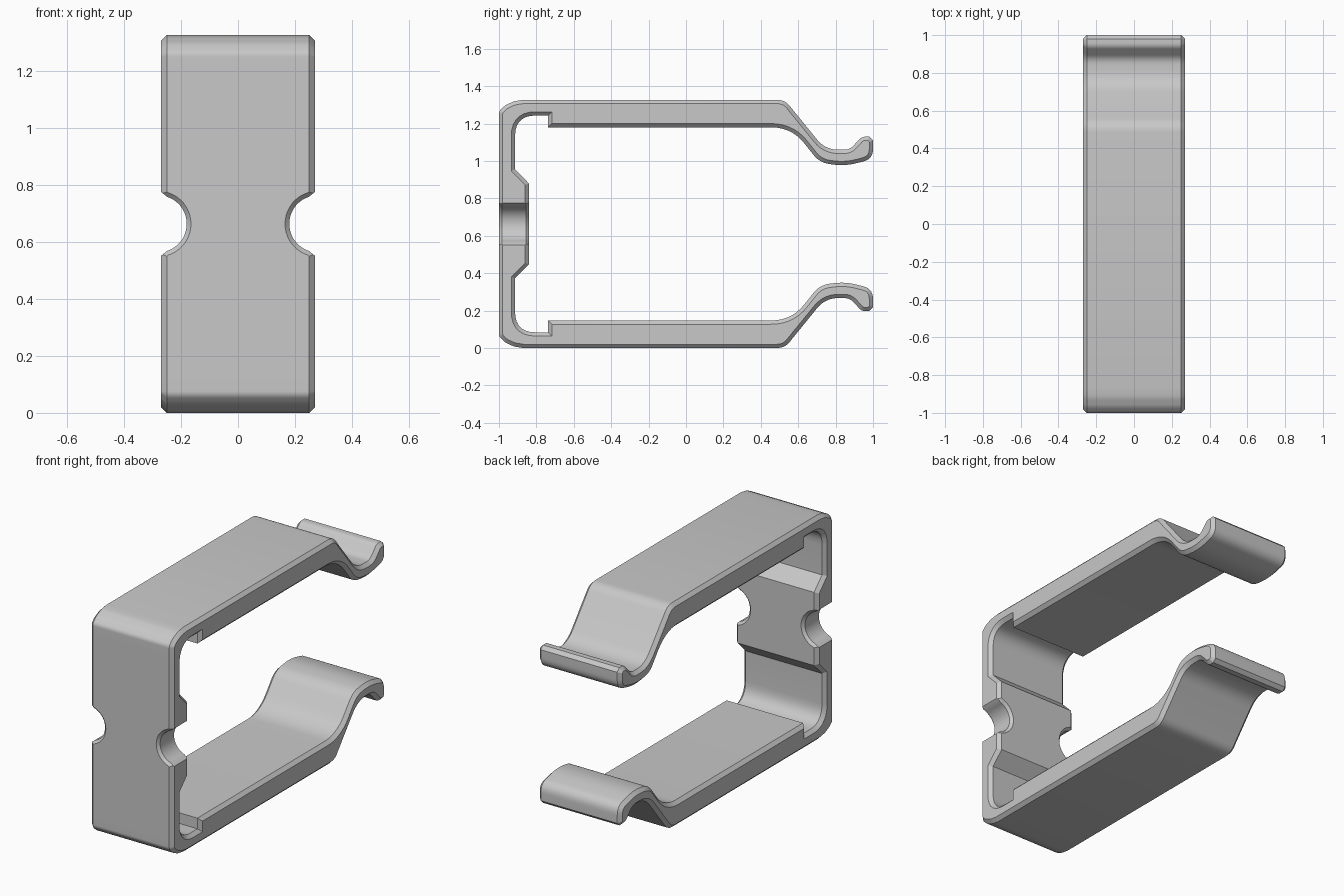
import bpy, bmesh
from math import sin, cos, radians
from mathutils import Vector

cube = bpy.data.objects.get("Cube")
if cube:
    bpy.data.objects.remove(cube)

HALF, CH, MID = 0.27, 0.02, 0.6635   # half width, chamfer, mirror height

grey = bpy.data.materials.new("satin grey")
grey.use_nodes = True
colour = (0.58, 0.58, 0.58, 1)
grey.diffuse_color = colour
grey.node_tree.nodes["Principled BSDF"].inputs["Base Color"].default_value = colour


def rounded(corners, steps=7):
    """Replace each (y, z, cut) corner by a smooth curve starting `cut` away."""
    out = []
    for i, (y, z, cut) in enumerate(corners):
        p = Vector((y, z))
        if not cut:
            out.append(p)
            continue
        a = p + (Vector(corners[i - 1][:2]) - p).normalized() * cut
        b = p + (Vector(corners[i + 1][:2]) - p).normalized() * cut
        for k in range(steps + 1):
            t = k / steps
            out.append(a * (1 - t) ** 2 + p * 2 * t * (1 - t) + b * t * t)
    return out


def inset(loop, d):
    """Mitred inward offset of a closed clockwise loop."""
    out = []
    for i, p in enumerate(loop):
        u = (p - loop[i - 1]).normalized()
        v = (loop[(i + 1) % len(loop)] - p).normalized()
        n, m = Vector((u.y, -u.x)), Vector((v.y, -v.x))
        out.append(p + (n + m) * d / (1 + n.dot(m)))
    return out


def loft(name, rings):
    """Solid through a list of rings of equal length, capped at both ends."""
    bm = bmesh.new()
    rows = [[bm.verts.new(co) for co in ring] for ring in rings]
    for r, s in zip(rows, rows[1:]):
        for i in range(len(r)):
            bm.faces.new((r[i - 1], r[i], s[i], s[i - 1]))
    bm.faces.new(rows[0])
    bm.faces.new(rows[-1][::-1])
    bmesh.ops.recalc_face_normals(bm, faces=bm.faces)
    mesh = bpy.data.meshes.new(name)
    bm.to_mesh(mesh)
    bm.free()
    mesh.materials.append(grey)
    ob = bpy.data.objects.new(name, mesh)
    bpy.context.collection.objects.link(ob)
    return ob


# Upper half of the clip outline, from the front wall round to the inner boss
upper = rounded([
    (-1, 1.2, 0),
    (-1, 1.265, 0.015), (-0.968, 1.297, 0.015), (-0.92, 1.319, 0.015), (-0.87, 1.327, 0),
    (0.53, 1.327, 0.045), (0.566, 1.28, 0),          # shoulder with a crease
    (0.745, 1.06, 0.07), (0.875, 1.06, 0.03),        # hooked tip, outer side
    (0.94, 1.13, 0.02), (0.98, 1.13, 0), (1, 1.11, 0),
    (1, 1.01, 0.055), (0.85, 0.973, 0.06), (0.715, 0.99, 0.055),
    (0.565, 1.18, 0.11),                             # neck into the arm
    (-0.737, 1.18, 0), (-0.737, 1.243, 0),           # step
    (-0.914, 1.243, 0.11),
    (-0.914, 0.955, 0), (-0.84, 0.88, 0),            # boss on the front wall
])
outline = upper + [Vector((p.x, 2 * MID - p.y)) for p in reversed(upper)]
small = inset(outline, CH)

clip = loft("clip_body", [
    [(x, p.x, p.y) for p in ring]
    for x, ring in ((-HALF, small), (CH - HALF, outline), (HALF - CH, outline), (HALF, small))])


def notch(side):
    """Flared half-round cutter for one side of the front wall."""
    rings = []
    for y, grow in ((-1.03, 0.045), (-0.985, 0), (-0.855, 0), (-0.81, 0.045)):
        r = 0.1 + grow
        ring = [(0.4, r + 0.14), (0.28, r + 0.02)]
        ring += [(0.28 - r * cos(radians(a)), r * sin(radians(a))) for a in range(72, -73, -8)]
        ring += [(0.28, -r - 0.02), (0.4, -r - 0.14)]
        rings.append([(side * x, y, MID + z) for x, z in ring])
    return loft("notch_cutter", rings)


# Cut the two side notches
bpy.ops.object.select_all(action="DESELECT")
bpy.context.view_layer.objects.active = clip
clip.select_set(True)
for side in (-1, 1):
    cutter = notch(side)
    mod = clip.modifiers.new("notch", "BOOLEAN")
    mod.operation, mod.solver, mod.object = "DIFFERENCE", "EXACT", cutter
    bpy.ops.object.modifier_apply(modifier=mod.name)
    bpy.data.objects.remove(cutter)

bpy.ops.object.shade_smooth_by_angle(angle=radians(28))
